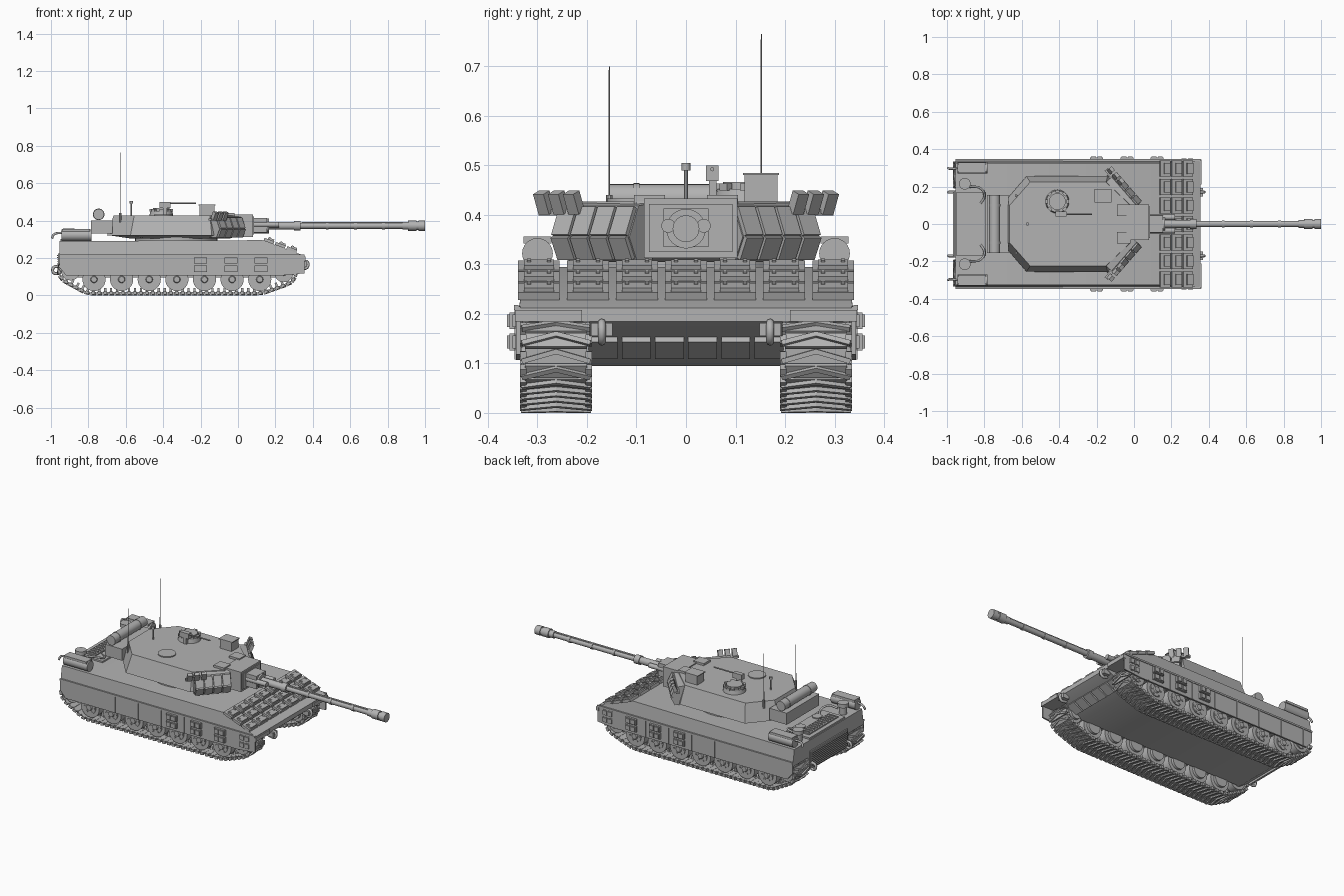
import bpy, bmesh, math
from mathutils import Matrix, Vector
from mathutils.geometry import convex_hull_2d

if "Cube" in bpy.data.objects:
    bpy.data.objects.remove(bpy.data.objects["Cube"])

GREY = (0.45, 0.45, 0.45, 1)
paint = bpy.data.materials.new("plain grey")
paint.use_nodes = True
paint.diffuse_color = GREY
paint.node_tree.nodes["Principled BSDF"].inputs["Base Color"].default_value = GREY
SIDES = (1, -1)


def finish(name, bm):
    bmesh.ops.recalc_face_normals(bm, faces=bm.faces)
    for f in bm.faces:
        f.smooth = True
    for e in bm.edges:
        e.smooth = e.calc_face_angle(0) < 0.6
    me = bpy.data.meshes.new(name)
    bm.to_mesh(me)
    bm.free()
    me.materials.append(paint)
    ob = bpy.data.objects.new(name, me)
    bpy.context.collection.objects.link(ob)
    return ob


def box(bm, c, s, rot=Matrix(), frame=Matrix()):
    m = frame @ Matrix.Translation(c) @ rot @ Matrix.Diagonal((*s, 1))
    bmesh.ops.create_cube(bm, size=1, matrix=m)


def span(bm, x0, x1, y0, y1, z0, z1):
    box(bm, ((x0 + x1) / 2, (y0 + y1) / 2, (z0 + z1) / 2), (abs(x1 - x0), abs(y1 - y0), abs(z1 - z0)))


def tube(bm, a, b, r, r2=None, n=20):
    a, b = Vector(a), Vector(b)
    turn = (b - a).to_track_quat('Z', 'Y').to_matrix().to_4x4()
    bmesh.ops.create_cone(bm, cap_ends=True, segments=n, radius1=r, radius2=r if r2 is None else r2,
                          depth=(b - a).length, matrix=Matrix.Translation((a + b) / 2) @ turn)


def loft(bm, low, high):
    a = [bm.verts.new(p) for p in low]
    b = [bm.verts.new(p) for p in high]
    bm.faces.new(a)
    bm.faces.new(b)
    for i in range(len(a)):
        j = (i + 1) % len(a)
        bm.faces.new((a[i], a[j], b[j], b[i]))


def hose(name, pts, r):
    cu = bpy.data.curves.new(name, 'CURVE')
    cu.dimensions = '3D'
    cu.bevel_depth, cu.bevel_resolution, cu.resolution_u = r, 2, 6
    sp = cu.splines.new('BEZIER')
    sp.bezier_points.add(len(pts) - 1)
    for bp, p in zip(sp.bezier_points, pts):
        bp.co = p
        bp.handle_left_type = bp.handle_right_type = 'AUTO'
    cu.materials.append(paint)
    bpy.context.collection.objects.link(bpy.data.objects.new(name, cu))


# Hull: narrow tub between the tracks, wide body above them
bm = bmesh.new()
tub = [(-.955, .28), (.13, .28), (.355, .205), (.355, .185), (.2, .095), (-.9, .095), (-.955, .13)]
loft(bm, [(x, -.195, z) for x, z in tub], [(x, .195, z) for x, z in tub])
finish("hull_tub", bm)
bm = bmesh.new()
body = [(-.955, .19, .337), (-.955, .215, .337), (-.955, .29, .325), (.13, .295, .325),
        (.355, .212, .337), (.355, .185, .337)]
loft(bm, [(x, -y, z) for x, z, y in body], [(x, y, z) for x, z, y in body])
finish("hull_body", bm)

# Glacis armour blocks, lower nose plates
slope = Matrix.Rotation(math.atan2(.083, .225), 4, 'Y')
glacis = Matrix.Translation((.13, 0, .295)) @ slope
bm = bmesh.new()
for row in range(3):
    for col in range(-3, 4):
        d = .035 + row * .065
        box(bm, (d, col * .099, .008), (.056, .084, .016), frame=glacis)
        box(bm, (d + .008, col * .099, .018), (.034, .06, .014), frame=glacis)
        for s in SIDES:
            box(bm, (d, col * .099 + s * .02, .026), (.012, .008, .005), frame=glacis)
finish("glacis_armour", bm)
bm = bmesh.new()
under = Matrix.Rotation(math.atan2(-.09, .155), 4, 'Y')
for i in range(6):
    box(bm, (.272, (i - 2.5) * .067, .132), (.07, .058, .014), under)
finish("nose_plates", bm)

# Side skirts, ribs, add-on boxes and fender fronts
bm = bmesh.new()
for s in SIDES:
    skirt = [(-.955, .215), (.355, .215), (.355, .118), (.24, .107), (-.92, .107), (-.955, .15)]
    loft(bm, [(x, s * .334, z) for x, z in skirt], [(x, s * .343, z) for x, z in skirt])
    span(bm, -.955, .355, s * .338, s * .347, .208, .218)
    for i in range(8):
        x = -.9 + i * .155
        span(bm, x, x + .006, s * .34, s * .346, .108, .212)
    span(bm, .345, .362, s * .21, s * .345, .185, .208)
finish("side_skirts", bm)
bm = bmesh.new()
for s in SIDES:
    for x, y in ((-.2, .362), (-.037, .362), (.123, .362), (.285, .35)):
        for z in (.143, .186):
            span(bm, x - .035, x + .035, s * .34, s * (y - .006), z - .017, z + .017)
            span(bm, x - .03, x - .004, s * .34, s * y, z - .013, z + .013)
            span(bm, x + .004, x + .03, s * .34, s * y, z - .013, z + .013)
finish("skirt_armour", bm)

# Running gear
WHEELS = [-.77 + i * .1477 for i in range(7)]
bm = bmesh.new()
for s in SIDES:
    for x, z, r in [(x, .085, .062) for x in WHEELS] + [(.245, .12, .05), (-.895, .13, .05)]:
        for a, b in ((.205, .25), (.275, .32)):
            tube(bm, (x, s * a, z), (x, s * b, z), r, n=28)
        tube(bm, (x, s * .19, z), (x, s * .325, z), r * .65, n=20)
        tube(bm, (x, s * .32, z), (x, s * .333, z), r * .35, r * .25, n=12)
        for k in range(6):
            t = k * math.pi / 3
            c = (x + r * .5 * math.cos(t), z + r * .5 * math.sin(t))
            tube(bm, (c[0], s * .32, c[1]), (c[0], s * .328, c[1]), r * .1, n=6)
finish("wheels", bm)

# Tracks: links spaced evenly around the wrapped wheels
ring = []
for x, z, r in ((.245, .12, .06), (-.895, .13, .06), (WHEELS[-1], .085, .07), (WHEELS[0] - .02, .085, .07)):
    ring += [Vector((x + r * math.cos(t * math.pi / 16), z + r * math.sin(t * math.pi / 16))) for t in range(32)]
ring = [ring[i] for i in convex_hull_2d(ring)]
if sum(a.x * b.y - b.x * a.y for a, b in zip(ring, ring[1:] + ring[:1])) < 0:
    ring.reverse()
edges = list(zip(ring, ring[1:] + ring[:1]))
total = sum((b - a).length for a, b in edges)
LINKS = 84
pitch = total / LINKS


def along(d):
    for a, b in edges:
        if d <= (b - a).length:
            return a.lerp(b, d / (b - a).length)
        d -= (b - a).length
    return ring[0]


bm = bmesh.new()
for i in range(LINKS):
    a, b = along(i * pitch), along((i + 1) * pitch)
    t, mid = (b - a).normalized(), (a + b) / 2
    for s in SIDES:
        f = Matrix(((t.x, 0, t.y, mid.x), (0, 1, 0, s * .2625), (t.y, 0, -t.x, mid.y), (0, 0, 0, 1)))
        box(bm, (0, 0, .002), (pitch * .96, .125, .01), frame=f)
        box(bm, (0, 0, -.012), (.012, .014, .026), frame=f)
        for k in SIDES:
            box(bm, (0, k * .034, .010), (.010, .073, .010), Matrix.Rotation(k * .28, 4, 'Z'), f)
            box(bm, (0, k * .066, .003), (pitch * .6, .013, .016), frame=f)
finish("tracks", bm)

# Turret shell on its ring
bm = bmesh.new()
tube(bm, (-.33, 0, .285), (-.33, 0, .325), .22, n=40)
finish("turret_ring", bm)


def outline(half, z):
    return [(x, y, z) for x, y in half] + [(x, -y, z) for x, y in reversed(half)]


bm = bmesh.new()
loft(bm, outline([(-.70, .11), (-.575, .255), (-.14, .258), (0, .11)], .32),
     outline([(-.665, .1), (-.555, .224), (-.15, .224), (-.02, .1)], .427))
loft(bm, outline([(-.58, .1), (-.5, .2), (-.15, .2), (-.04, .1)], .305),
     outline([(-.69, .11), (-.57, .25), (-.14, .25), (0, .11)], .321))
finish("turret_shell", bm)

# Turret cheek wedges with two tiers of panels, and launchers above
bm = bmesh.new()
lb = bmesh.new()
for s in SIDES:
    a, b = Vector((-.115, s * .255, 0)), Vector((.02, s * .1, 0))
    t = (b - a).normalized()
    out = Vector((abs(t.y), s * t.x, 0))
    f = Matrix(((t.x, out.x, 0, a.x), (t.y, out.y, 0, a.y), (0, 0, 1, 0), (0, 0, 0, 1)))
    L = (b - a).length
    wedge = [(-.05, .31), (0, .31), (.022, .355), (-.006, .418), (-.05, .425)]
    loft(bm, [f @ Vector((0, d, z)) for d, z in wedge], [f @ Vector((L, d, z)) for d, z in wedge])
    for k in range(4):
        x = L * (k + .5) / 4
        box(bm, (x, .011, .386), (L * .22, .014, .062), Matrix.Rotation(.42, 4, 'X'), f)
        box(bm, (x, .015, .334), (L * .22, .014, .05), Matrix.Rotation(-.45, 4, 'X'), f)
    for x in (-.03, .01, .05):
        box(lb, (x, .014, .425), (.028, .02, .044), Matrix.Rotation(-.4, 4, 'X'), f)
    box(lb, (.01, -.002, .405), (.12, .02, .012), frame=f)
finish("cheek_armour", bm)
finish("smoke_launchers", lb)

# Mantlet and gun
bm = bmesh.new()
span(bm, -.04, .08, -.085, .104, .313, .433)
span(bm, .075, .085, -.075, .094, .325, .422)
span(bm, .08, .155, -.045, .045, .335, .413)
finish("mantlet", bm)
bm = bmesh.new()
for x0, x1, r in ((.08, .165, .04), (.15, .32, .021), (.3, .335, .026), (.33, .93, .016), (.47, .485, .019),
                  (.62, .635, .019), (.77, .785, .019), (.88, .915, .021), (.91, .955, .027),
                  (.955, .965, .022), (.965, 1.0, .027)):
    tube(bm, (x0, 0, .372), (x1, 0, .372), r, n=24)
for s in SIDES:
    tube(bm, (.08, s * .036, .378), (.22, s * .036, .378), .014)
span(bm, .34, .88, -.006, .006, .38, .391)
finish("gun", bm)

# Roof fittings
bm = bmesh.new()
tube(bm, (-.41, .12, .42), (-.41, .12, .452), .065, .058, 24)
tube(bm, (-.41, .12, .45), (-.41, .12, .466), .045, n=24)
for k in range(8):
    t = k * math.pi / 4
    box(bm, (-.41 + .056 * math.cos(t), .12 + .056 * math.sin(t), .456), (.014, .022, .014), Matrix.Rotation(t, 4, 'Z'))
tube(bm, (-.4, -.11, .42), (-.4, -.11, .433), .05, n=28)
finish("hatches", bm)
bm = bmesh.new()
span(bm, -.42, -.36, .04, .066, .468, .5)
span(bm, -.4, -.38, .046, .062, .43, .47)
tube(bm, (-.37, .053, .492), (-.225, .053, .492), .004, n=10)
finish("machine_gun", bm)
bm = bmesh.new()
span(bm, -.205, -.125, .118, .185, .425, .482)
span(bm, -.21, -.12, .115, .188, .48, .485)
for s in SIDES:
    span(bm, -.09, -.02, s * .042, s * .105, .42, .44)
tube(bm, (-.57, 0, .42), (-.57, 0, .495), .004, n=8)
tube(bm, (-.57, 0, .49), (-.57, 0, .505), .009, n=12)
finish("sights", bm)
bm = bmesh.new()
for y, top in ((-.155, .7), (.152, .765)):
    tube(bm, (-.63, y, .39), (-.63, y, .44), .007, n=10)
    tube(bm, (-.63, y, .43), (-.63, y, top), .0018, .001, 6)
finish("antennas", bm)

# Rear stowage box and rolled tarp
bm = bmesh.new()
span(bm, -.785, -.67, -.155, .155, .33, .4)
tube(bm, (-.745, -.155, .433), (-.745, .155, .433), .029, n=24)
for y in (-.1, .1):
    tube(bm, (-.745, y - .006, .433), (-.745, y + .006, .433), .031, n=24)
finish("rear_stowage", bm)

# Engine deck, fuel drums, air pots, rear grille and hooks
bm = bmesh.new()
span(bm, -.95, -.79, -.17, .17, .285, .3)
span(bm, -.925, -.86, -.14, .14, .295, .307)
for i in range(11):
    span(bm, -.918, -.867, i * .025 - .129, i * .025 - .121, .3, .312)
for y in (-.08, .08):
    tube(bm, (-.825, y, .29), (-.825, y, .306), .028, n=20)
span(bm, -.962, -.95, -.18, .18, .115, .225)
for i in range(9):
    span(bm, -.967, -.955, -.17, .17, .122 + i * .011, .127 + i * .011)
finish("engine_deck", bm)
bm = bmesh.new()
for s in SIDES:
    tube(bm, (-.945, s * .3, .322), (-.782, s * .3, .322), .031, n=24)
    span(bm, -.94, -.79, s * .272, s * .328, .342, .356)
    tube(bm, (-.905, s * .215, .285), (-.905, s * .215, .335), .022)
    tube(bm, (-.905, s * .215, .335), (-.905, s * .215, .358), .031)
    hose("air_hose", [(-.88, s * .2, .32), (-.82, s * .19, .325), (-.8, s * .15, .31), (-.82, s * .11, .3)], .006)
    hose("drum_hose", [(-.94, s * .3, .335), (-.985, s * .295, .325), (-.994, s * .3, .305)], .006)
    hose("rear_hook", [(-.95, s * .17, .15), (-.985, s * .17, .15), (-.985, s * .17, .12), (-.95, s * .17, .12)], .008)
    hose("front_hook", [(.34, s * .17, .18), (.37, s * .17, .178), (.368, s * .17, .148), (.33, s * .17, .148)], .008)
finish("fuel_drums", bm)
bm = bmesh.new()
for s in SIDES:
    span(bm, .33, .37, s * .148, s * .192, .155, .182)
finish("hook_blocks", bm)
